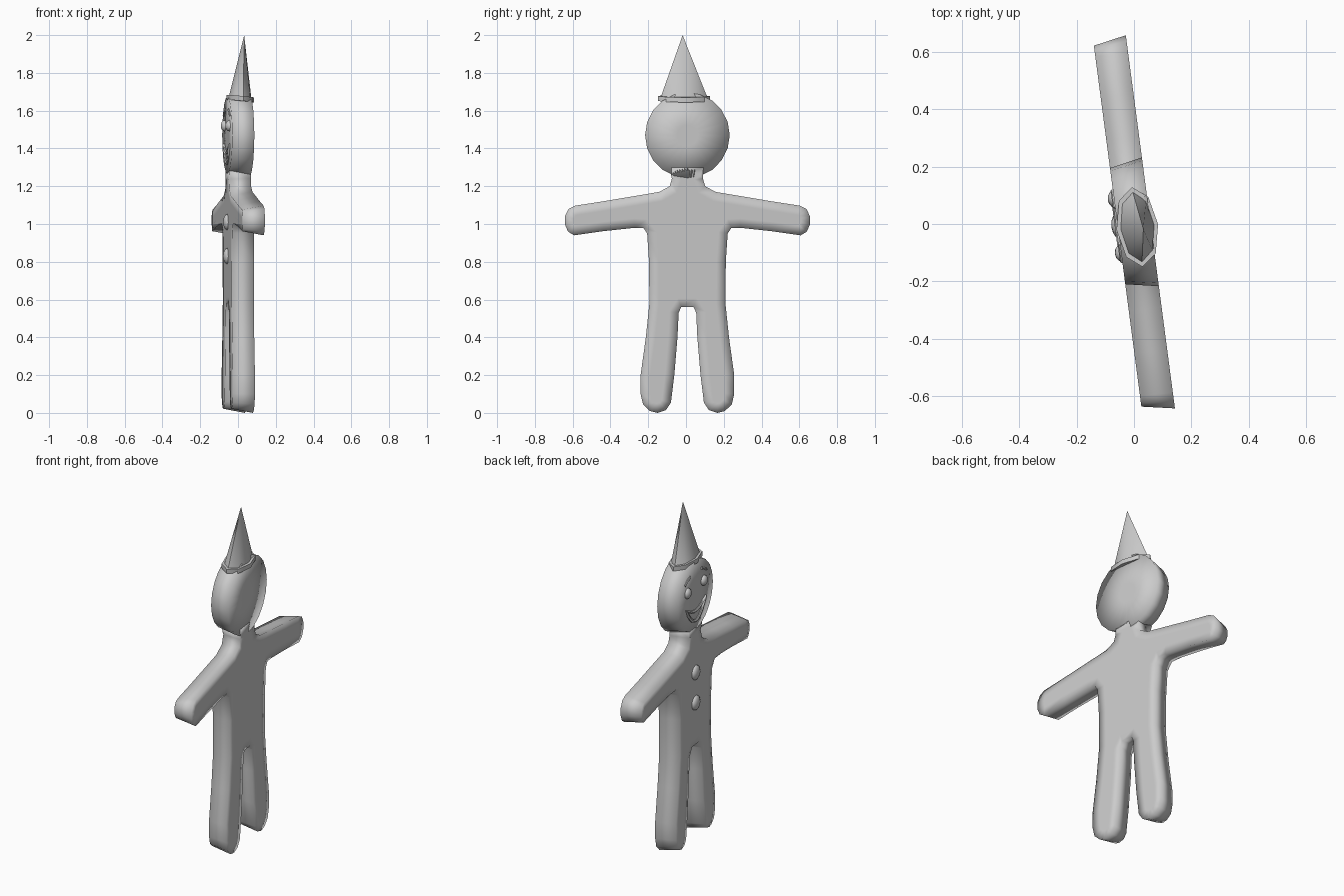
import bpy, bmesh, math
from mathutils import Matrix, Vector

if "Cube" in bpy.data.objects:
    bpy.data.objects.remove(bpy.data.objects["Cube"])

TURN = Matrix.Rotation(math.radians(7.5), 4, 'Z')
FRONT, BACK = -0.0575, 0.0575
grey = bpy.data.materials.new("plain grey")
grey.diffuse_color = (0.6, 0.6, 0.6, 1)
grey.use_nodes = True
grey.node_tree.nodes["Principled BSDF"].inputs["Base Color"].default_value = grey.diffuse_color


def finish(name, bm, angle=None):
    """Turn the part into the final stance and shade it smooth."""
    bmesh.ops.recalc_face_normals(bm, faces=bm.faces[:])
    bm.transform(TURN)
    mesh = bpy.data.meshes.new(name)
    bm.to_mesh(mesh)
    bm.free()
    mesh.materials.append(grey)
    ob = bpy.data.objects.new(name, mesh)
    bpy.context.collection.objects.link(ob)
    bpy.ops.object.select_all(action='DESELECT')
    ob.select_set(True)
    bpy.context.view_layer.objects.active = ob
    if angle:
        bpy.ops.object.shade_smooth_by_angle(angle=math.radians(angle))
    else:
        bpy.ops.object.shade_smooth()
    return ob


def offset(pts, d):
    """Move a clockwise outline inwards by d."""
    out = []
    for i, p in enumerate(pts):
        t = (pts[(i + 1) % len(pts)] - pts[i - 1]).normalized()
        out.append(p + Vector((t.y, -t.x)) * d)
    return out


def cookie(name, pts, rim):
    """Thick slab whose front outline is a little smaller than its back."""
    bm = bmesh.new()
    rows = [(offset(pts, rim), BACK), (pts, BACK),
            (offset(pts, 0.022), FRONT), (offset(pts, 0.022 + rim * 0.8), FRONT)]
    rings = [[bm.verts.new((x, p.x, p.y)) for p in ps] for ps, x in rows]
    n = len(pts)
    for a, b in zip(rings, rings[1:]):
        for i in range(n):
            j = (i + 1) % n
            bm.faces.new((a[i], a[j], b[j], b[i]))
    bm.faces.new(rings[0])
    bm.faces.new(rings[-1])
    return finish(name, bm)


# Body with neck, arms and legs: one half outline, mirrored
half = [(.085, 1.30), (.083, 1.24), (.095, 1.20), (.15, 1.17), (.3, 1.145), (.45, 1.12),
        (.6, 1.097), (.635, 1.08), (.655, 1.04), (.655, 1.0), (.638, .96), (.605, .94),
        (.45, .962), (.28, .98), (.235, .98), (.215, .95), (.205, .8), (.203, .58),
        (.222, .4), (.25, .2), (.25, .1), (.237, .045), (.2, .01), (.16, 0),
        (.115, .015), (.088, .055), (.07, .2), (.053, .4), (.047, .53), (.033, .56)]
outline = [Vector(p) for p in half] + [Vector((-u, z)) for u, z in reversed(half)]
cookie("body", outline, 0.05)

# Round head
N = 20
cookie("head", [Vector((.226 * math.sin(2 * math.pi * i / N),
                        1.47 + .226 * math.cos(2 * math.pi * i / N))) for i in range(N)], 0.17)


# Party hat: leaning cone and thin brim
def ring(bm, ru, rx, z):
    vs = []
    for i in range(8):
        a = math.pi * i / 4
        x, y = .01 + rx * math.sin(a), -.012 + ru * math.cos(a)
        vs.append(bm.verts.new((x, y, z - .1 * x)))
    return vs


def skin(bm, a, b):
    for i in range(8):
        j = (i + 1) % 8
        bm.faces.new((a[i], a[j], b[j], b[i]))


bm = bmesh.new()
base = ring(bm, .125, .06, 1.67)
tip = bm.verts.new((.03, -.022, 2.0))
for i in range(8):
    bm.faces.new((base[i], base[(i + 1) % 8], tip))
bm.faces.new(base)
finish("hat_cone", bm, 50)

bm = bmesh.new()
low, high = ring(bm, .14, .073, 1.652), ring(bm, .14, .073, 1.678)
skin(bm, low, high)
bm.faces.new(low)
bm.faces.new(high)
finish("hat_brim", bm, 40)


# Eyes and buttons: flattened domes on the front
def dome(name, u, z, r, depth):
    bm = bmesh.new()
    bmesh.ops.create_uvsphere(bm, u_segments=12, v_segments=8, radius=1)
    bm.transform(Matrix.Translation((FRONT, u, z)) @ Matrix.Diagonal((depth, r, r, 1)))
    finish(name, bm)


for side, s in (("left", 1), ("right", -1)):
    dome(side + "_eye", s * .095, 1.52, .03, .022)
for i, z in enumerate((1.01, .83)):
    dome("button_%d" % (i + 1), 0, z, .042, .022)


# Mouth and brows: piped lines
def piped(name, pts, r, closed=False):
    cu = bpy.data.curves.new(name, 'CURVE')
    cu.dimensions = '3D'
    cu.bevel_depth, cu.bevel_resolution, cu.use_fill_caps = r, 1, True
    sp = cu.splines.new('POLY')
    sp.points.add(len(pts) - 1)
    for p, (u, z) in zip(sp.points, pts):
        p.co = (FRONT, u, z, 1)
    sp.use_cyclic_u = closed
    tmp = bpy.data.objects.new(name + "_path", cu)
    bm = bmesh.new()
    mesh = bpy.data.meshes.new_from_object(tmp)
    bm.from_mesh(mesh)
    bpy.data.objects.remove(tmp)
    bpy.data.meshes.remove(mesh)
    finish(name, bm, 50)


def arc(depth, steps):
    return [(.11 * t, 1.42 - depth * (1 - t * t)) for t in steps]


ts = [i / 5 - 1 for i in range(11)]
piped("mouth", arc(.10, ts) + arc(.04, ts[-2:0:-1]), .01, True)
for side, s in (("left", 1), ("right", -1)):
    piped(side + "_brow", [(s * .065, 1.605), (s * .095, 1.595), (s * .125, 1.575)], .008)
